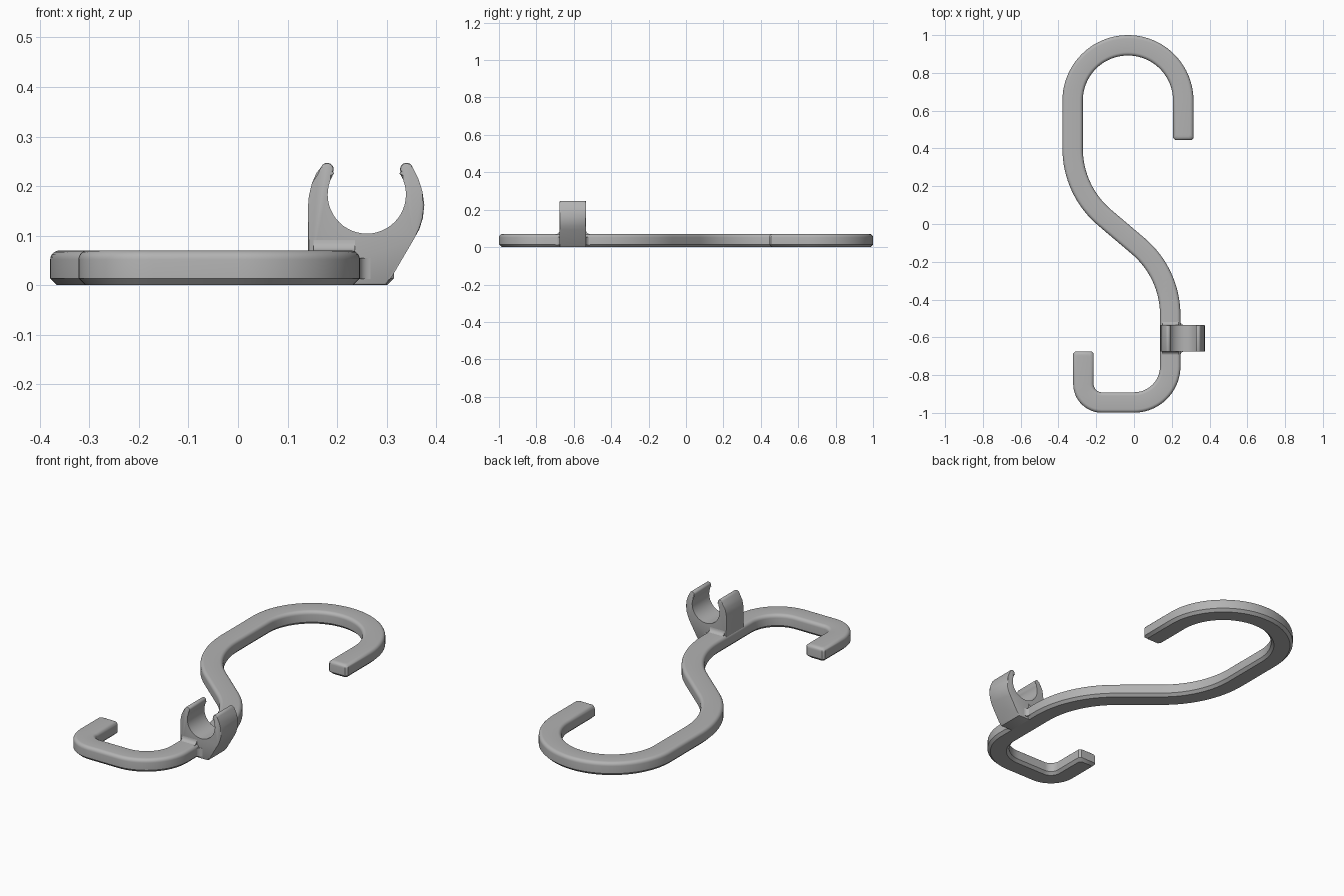
import bpy, bmesh, math
from mathutils import Vector

cube = bpy.data.objects.get("Cube")
if cube:
    bpy.data.objects.remove(cube, do_unlink=True)

grey = bpy.data.materials.new("plain grey")
grey.use_nodes = True
COLOUR = (0.45, 0.45, 0.45, 1)
grey.diffuse_color = COLOUR
grey.node_tree.nodes["Principled BSDF"].inputs["Base Color"].default_value = COLOUR


def finish(bm, name):
    bmesh.ops.recalc_face_normals(bm, faces=bm.faces)
    mesh = bpy.data.meshes.new(name)
    bm.to_mesh(mesh)
    bm.free()
    mesh.materials.append(grey)
    obj = bpy.data.objects.new(name, mesh)
    bpy.context.collection.objects.link(obj)
    bpy.ops.object.select_all(action='DESELECT')
    obj.select_set(True)
    bpy.context.view_layer.objects.active = obj
    bpy.ops.object.shade_smooth_by_angle(angle=math.radians(35))
    return obj


def arc(cx, cy, r, a0, a1, n):
    angles = [math.radians(a0 + (a1 - a0) * i / n) for i in range(n + 1)]
    return [Vector((cx + r * math.cos(a), cy + r * math.sin(a))) for a in angles]


# Hook: a flat S-shaped bar with rounded top edges and chamfered bottom edges
HALF, HEIGHT, CORNER = 0.054, 0.07, 0.01
path = [Vector((0.261, 0.445)), Vector((0.261, 0.445 + CORNER))]
path += arc(-0.032, 0.653, 0.293, 0, 180, 40)
path += arc(0.155, 0.40, 0.48, 180, 230, 16)
path += arc(-0.288, -0.483, 0.48, 50, 0, 16)
path += arc(0, -0.753, 0.192, 0, -90, 18)
path += arc(-0.17, -0.847, 0.098, -90, -180, 12)
path += [Vector((-0.268, -0.675 - CORNER)), Vector((-0.268, -0.675))]

ROUND = 0.018
layers = [(0, 0.014), (0.014, 0)]
for i in range(6):
    a = math.radians(18 * i)
    layers.append((HEIGHT - ROUND + ROUND * math.sin(a), ROUND * (1 - math.cos(a))))

bm = bmesh.new()
last = len(path) - 1
rings, sides = [], []
for z, inset in layers:
    left, right = [], []
    for i, p in enumerate(path):
        t = (path[min(i + 1, last)] - path[max(i - 1, 0)]).normalized()
        side = Vector((-t.y, t.x))
        half = HALF - inset
        if i in (0, last):
            half -= CORNER
        # pull both ends in along the bar as the layer shrinks
        shift = t * inset if i < 2 else -t * inset if i > last - 2 else Vector((0, 0))
        for row, sign in ((left, 1), (right, -1)):
            q = p + shift + side * half * sign
            row.append(bm.verts.new((q.x, q.y, z)))
    sides.append((left, right))
    rings.append(left + right[::-1])
for low, high in zip(rings, rings[1:]):
    for i in range(len(low)):
        j = (i + 1) % len(low)
        bm.faces.new((low[i], low[j], high[j], high[i]))
for left, right in (sides[0], sides[-1]):
    for i in range(last):
        bm.faces.new((left[i], left[i + 1], right[i + 1], right[i]))
finish(bm, "hook_bar")


def prism(name, outline, place, start, end, bevel=0):
    """Extrude a 2D outline; place(u, v, depth) gives the 3D position."""
    bm = bmesh.new()
    a = [bm.verts.new(place(u, v, start)) for u, v in outline]
    b = [bm.verts.new(place(u, v, end)) for u, v in outline]
    caps = [bm.faces.new(a), bm.faces.new(b[::-1])]
    for i in range(len(a)):
        j = (i + 1) % len(a)
        bm.faces.new((a[i], b[i], b[j], a[j]))
    if bevel:
        rim = list({e for f in caps for e in f.edges})
        bmesh.ops.bevel(bm, geom=rim, offset=bevel, segments=2,
                        profile=0.5, affect='EDGES')
    return finish(bm, name)


# Clip: an open cradle with rounded tips rising from the bar
CX, CZ, MID_Y, HALF_Y = 0.26, 0.183, -0.605, 0.07
outline = [tuple(p) for p in arc(CX, CZ, 0.079, 151, 389, 32)]
outline += [tuple(p) for p in arc(CX + 0.08, 0.234, 0.013, 220, 20, 10)]
outline += [(0.364, 0.215), (0.372, 0.19), (0.376, 0.162), (0.373, 0.135),
            (0.366, 0.113), (0.355, 0.093), (0.31, 0.016), (0.298, 0),
            (0.16, 0), (0.141, 0.014), (0.141, 0.155), (0.143, 0.18),
            (0.149, 0.205), (0.158, 0.226)]
outline += [tuple(p) for p in arc(CX - 0.08, 0.234, 0.013, 160, -40, 10)]
prism("clip_cradle", outline, lambda u, v, d: (u, d, v),
      MID_Y - HALF_Y, MID_Y + HALF_Y, bevel=0.004)

# Fillets blending the clip into the top and outer side of the bar
FILLET = 0.022
curve = [(HALF_Y + FILLET - p.x, FILLET - p.y)
         for p in arc(0, 0, FILLET, 0, 90, 6)]
curve = [(HALF_Y + FILLET * (1 - math.sin(math.radians(15 * i))),
          FILLET * (1 - math.cos(math.radians(15 * i)))) for i in range(7)]
blend = [(-w, h) for w, h in curve] + [(w, h) for w, h in curve[::-1]]
blend = [(-HALF_Y - FILLET, -0.01)] + blend + [(HALF_Y + FILLET, -0.01)]
prism("top_fillet", blend, lambda u, v, d: (d, MID_Y + u, HEIGHT - 0.001 + v),
      0.152, 0.236)
prism("side_fillet", blend, lambda u, v, d: (0.245 + v, MID_Y + u, d),
      0.012, 0.055)
